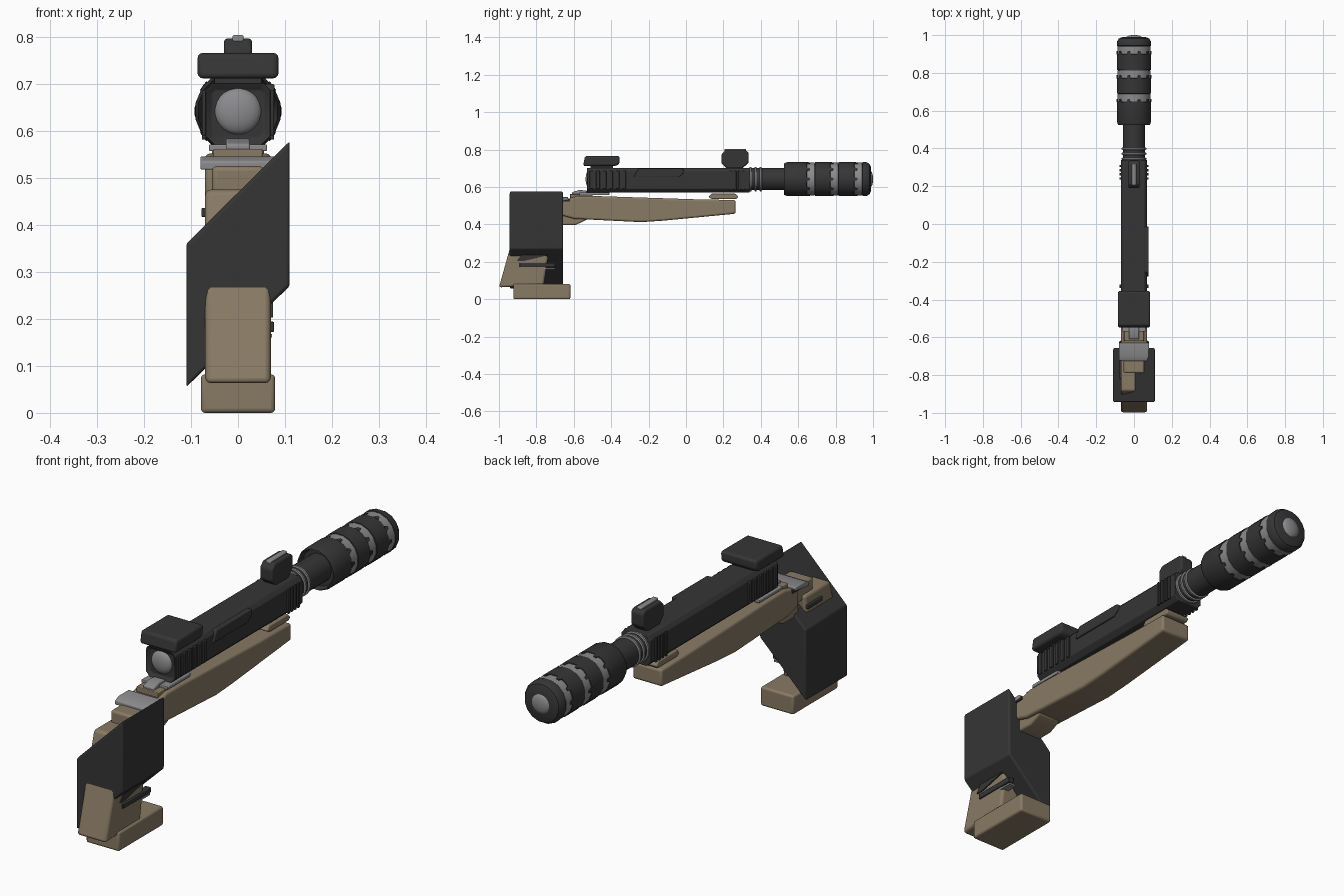
import bpy, bmesh, math
from mathutils import Vector

if "Cube" in bpy.data.objects:
    bpy.data.objects.remove(bpy.data.objects["Cube"])


def material(name, rgb):
    m = bpy.data.materials.new(name)
    m.diffuse_color = (*rgb, 1)
    m.use_nodes = True
    m.node_tree.nodes["Principled BSDF"].inputs["Base Color"].default_value = m.diffuse_color
    return m


BLACK = material("matte black", (0.036, 0.036, 0.036))
TAN = material("desert tan", (0.25, 0.195, 0.13))
GRAY = material("steel gray", (0.26, 0.26, 0.27))
ZC = 0.642  # bore height


def finish(name, bm, mat, bevel=0.0):
    bmesh.ops.recalc_face_normals(bm, faces=bm.faces)
    me = bpy.data.meshes.new(name)
    bm.to_mesh(me)
    bm.free()
    ob = bpy.data.objects.new(name, me)
    bpy.context.collection.objects.link(ob)
    me.materials.append(mat)
    if bevel:
        b = ob.modifiers.new("bevel", 'BEVEL')
        b.width, b.segments, b.limit_method = bevel, 3, 'ANGLE'
    bpy.ops.object.select_all(action='DESELECT')
    ob.select_set(True)
    bpy.context.view_layer.objects.active = ob
    bpy.ops.object.shade_smooth_by_angle(angle=math.radians(32))
    return ob


def prism(name, pts, axis, lo, hi, mat, bevel=0.0):
    """Extrude a profile: (y, z) points along x, or (x, z) points along y."""
    bm = bmesh.new()
    place = (lambda p, t: (t, *p)) if axis == 'x' else (lambda p, t: (p[0], t, p[1]))
    f = bm.faces.new([bm.verts.new(place(p, lo)) for p in pts])
    new = bmesh.ops.extrude_face_region(bm, geom=[f])["geom"]
    step = Vector((hi - lo, 0, 0) if axis == 'x' else (0, hi - lo, 0))
    bmesh.ops.translate(bm, vec=step, verts=[v for v in new if isinstance(v, bmesh.types.BMVert)])
    return finish(name, bm, mat, bevel)


def box(name, x, y, z, mat, bevel=0.0):
    return prism(name, [(y[0], z[0]), (y[1], z[0]), (y[1], z[1]), (y[0], z[1])],
                 'x', x[0], x[1], mat, bevel)


def lathe(name, profile, mat, sides=24):
    """Revolve (y, radius) points around the bore; radius 0 makes a tip."""
    bm = bmesh.new()
    rings = []
    for y, r in profile:
        n = sides if r else 1
        rings.append([bm.verts.new((r * math.cos(a), y, ZC + r * math.sin(a)))
                      for a in (2 * math.pi * (i + 0.5) / sides for i in range(n))])
    for a, b in zip(rings, rings[1:]):
        for i in range(sides):
            j = (i + 1) % sides
            quad = [a[i % len(a)], a[j % len(a)], b[j % len(b)], b[i % len(b)]]
            bm.faces.new(list(dict.fromkeys(quad)))
    return finish(name, bm, mat)


# Slide with a recessed rear face
bm = bmesh.new()
half = [(0.05, 0.57), (0.07, 0.59), (0.07, 0.685), (0.055, 0.702)]
outline = half + [(-x, z) for x, z in reversed(half)]
f = bm.faces.new([bm.verts.new((x, -0.53, z)) for x, z in outline])
new = bmesh.ops.extrude_face_region(bm, geom=[f])["geom"]
bmesh.ops.translate(bm, vec=(0, 0.87, 0), verts=[v for v in new if isinstance(v, bmesh.types.BMVert)])
rear = min(bm.faces, key=lambda q: q.calc_center_median().y)
bmesh.ops.inset_individual(bm, faces=[rear], thickness=0.016, depth=0)
bmesh.ops.translate(bm, vec=(0, 0.012, 0), verts=rear.verts)
finish("slide", bm, BLACK, 0.003)

# Slide serrations, rear and front
for s, side in ((1, "right"), (-1, "left")):
    x = sorted((s * 0.068, s * 0.077))
    for i in range(6):
        y = -0.515 + i * 0.035
        box(f"rear_serration_{side}", x, (y, y + 0.019), (0.59, 0.687), BLACK, 0.003)
    for i in range(4):
        y = 0.235 + i * 0.022
        box(f"front_serration_{side}", x, (y, y + 0.012), (0.582, 0.687), BLACK, 0.002)

# Ejection port cover
prism("ejection_port", [(-0.28, 0.652), (-0.04, 0.652), (-0.012, 0.675), (-0.015, 0.7), (-0.255, 0.7)],
      'x', 0.05, 0.078, BLACK, 0.004)

# Rear firing cap: flattened dome
lathe("rear_cap", [(-0.515, 0.05)] + [(-0.515 - 0.022 * math.sin(a), 0.05 * math.cos(a))
      for a in (0.3, 0.6, 0.9, 1.2)] + [(-0.537, 0)], GRAY)

# Sights
prism("rear_sight", [(-0.55, 0.712), (-0.375, 0.712), (-0.355, 0.725), (-0.355, 0.766), (-0.54, 0.766)],
      'x', -0.086, 0.086, BLACK, 0.011)
box("rear_sight_base", (-0.05, 0.05), (-0.51, -0.39), (0.69, 0.72), BLACK)
prism("front_sight", [(0.22, 0.698), (0.3, 0.698), (0.335, 0.73), (0.335, 0.785), (0.318, 0.797),
      (0.21, 0.797), (0.19, 0.775), (0.19, 0.725)], 'x', -0.03, 0.03, BLACK, 0.008)
box("front_sight_insert", (-0.012, 0.012), (0.205, 0.32), (0.78, 0.804), GRAY, 0.004)

# Barrel and its rings
lathe("barrel", [(0.3, 0), (0.3, 0.06), (0.56, 0.06), (0.56, 0)], BLACK)
for y in (0.345, 0.372, 0.399):
    lathe("barrel_ring", [(y - 0.007, 0.058), (y - 0.004, 0.066), (y + 0.004, 0.066), (y + 0.007, 0.058)], GRAY)

# Suppressor body, grooved for the bands, with a cupped rear
bands = (0.668, 0.793, 0.921)
body = [(0.55, 0.055), (0.55, 0.078), (0.525, 0.086), (0.54, 0.092)]
for y in bands:
    body += [(y - 0.023, 0.092), (y - 0.021, 0.086), (y + 0.021, 0.086), (y + 0.023, 0.092)]
body += [(0.965, 0.092), (0.982, 0.082), (0.99, 0.062), (0.99, 0)]
lathe("suppressor", body, BLACK, 16)
for y in bands:
    lathe("suppressor_band", [(y - 0.021, 0.08), (y - 0.02, 0.09), (y + 0.02, 0.09), (y + 0.021, 0.08)], GRAY, 16)
    # Dark teeth cutting into each band
    bm = bmesh.new()
    for i in range(10):
        mid = 2 * math.pi * i / 10
        def point(off, yy, r):
            a = mid + off
            return bm.verts.new((r * math.cos(a), yy, ZC + r * math.sin(a)))
        shape = [(-0.13, y - 0.023), (0.13, y - 0.023), (0.06, y - 0.005), (-0.06, y - 0.005)]
        low = [point(o, v, 0.084) for o, v in shape]
        top = [point(o, v, 0.0925) for o, v in shape]
        bm.faces.new(top)
        bm.faces.new(low)
        for k in range(4):
            bm.faces.new([low[k], low[k - 1], top[k - 1], top[k]])
    finish("band_teeth", bm, BLACK)
lathe("muzzle_cap", [(0.985, 0.045), (0.992, 0.04), (0.997, 0.028), (1.0, 0.012), (1.0, 0)], GRAY)

# Frame, dust cover and trigger block
prism("frame", [(-0.67, 0.45), (-0.6, 0.43), (-0.24, 0.412), (-0.12, 0.42), (0.265, 0.457), (0.265, 0.53),
      (0.05, 0.534), (-0.5, 0.552), (-0.58, 0.552), (-0.67, 0.525)], 'x', -0.07, 0.07, TAN, 0.01)
prism("dust_cover", [(0.12, 0.545), (0.14, 0.535), (0.27, 0.535), (0.28, 0.548), (0.265, 0.564), (0.135, 0.564)],
      'x', -0.055, 0.055, TAN, 0.005)
prism("trigger_block", [(-0.69, 0.397), (-0.59, 0.397), (-0.53, 0.425), (-0.53, 0.46), (-0.69, 0.46)],
      'x', -0.055, 0.055, TAN, 0.008)
box("tang", (-0.055, 0.055), (-0.79, -0.6), (0.45, 0.525), TAN, 0.01)
box("frame_top", (-0.052, 0.052), (-0.62, -0.5), (0.54, 0.562), TAN, 0.003)

# Rear plate, rails and hammer
prism("rear_plate", [(-0.725, 0.517), (-0.63, 0.53), (-0.63, 0.546), (-0.7, 0.546), (-0.725, 0.535)],
      'x', -0.08, 0.08, GRAY, 0.004)
box("slide_rail", (-0.062, 0.062), (-0.57, -0.41), (0.557, 0.571), GRAY, 0.003)
prism("hammer", [(-0.61, 0.54), (-0.53, 0.54), (-0.53, 0.58), (-0.57, 0.584), (-0.61, 0.572)],
      'x', -0.026, 0.026, GRAY, 0.005)
box("frame_pin", (-0.076, 0.076), (-0.69, -0.62), (0.522, 0.536), BLACK, 0.002)

# Grip: slanted dark shell around a raked tan core
prism("grip_shell", [(-0.11, 0.055), (0.11, 0.27), (0.11, 0.578), (-0.11, 0.36)], 'y', -0.943, -0.657, BLACK, 0.007)
prism("grip_core", [(-1.0, 0.063), (-0.76, 0.075), (-0.735, 0.24), (-0.71, 0.475), (-0.885, 0.475)],
      'x', -0.07, 0.07, TAN, 0.012)
box("grip_button", (-0.078, -0.05), (-0.82, -0.72), (0.417, 0.436), BLACK, 0.003)
box("grip_bar", (0.05, 0.077), (-0.89, -0.7), (0.172, 0.194), BLACK, 0.003)
prism("grip_wedge", [(-0.905, 0.203), (-0.87, 0.203), (-0.72, 0.24), (-0.88, 0.24)], 'x', 0.05, 0.075, BLACK)
box("grip_catch", (0.04, 0.072), (-0.76, -0.7), (0.16, 0.168), GRAY)

# Magazine base
box("magazine_base", (-0.079, 0.079), (-0.923, -0.618), (0.0, 0.082), TAN, 0.009)
